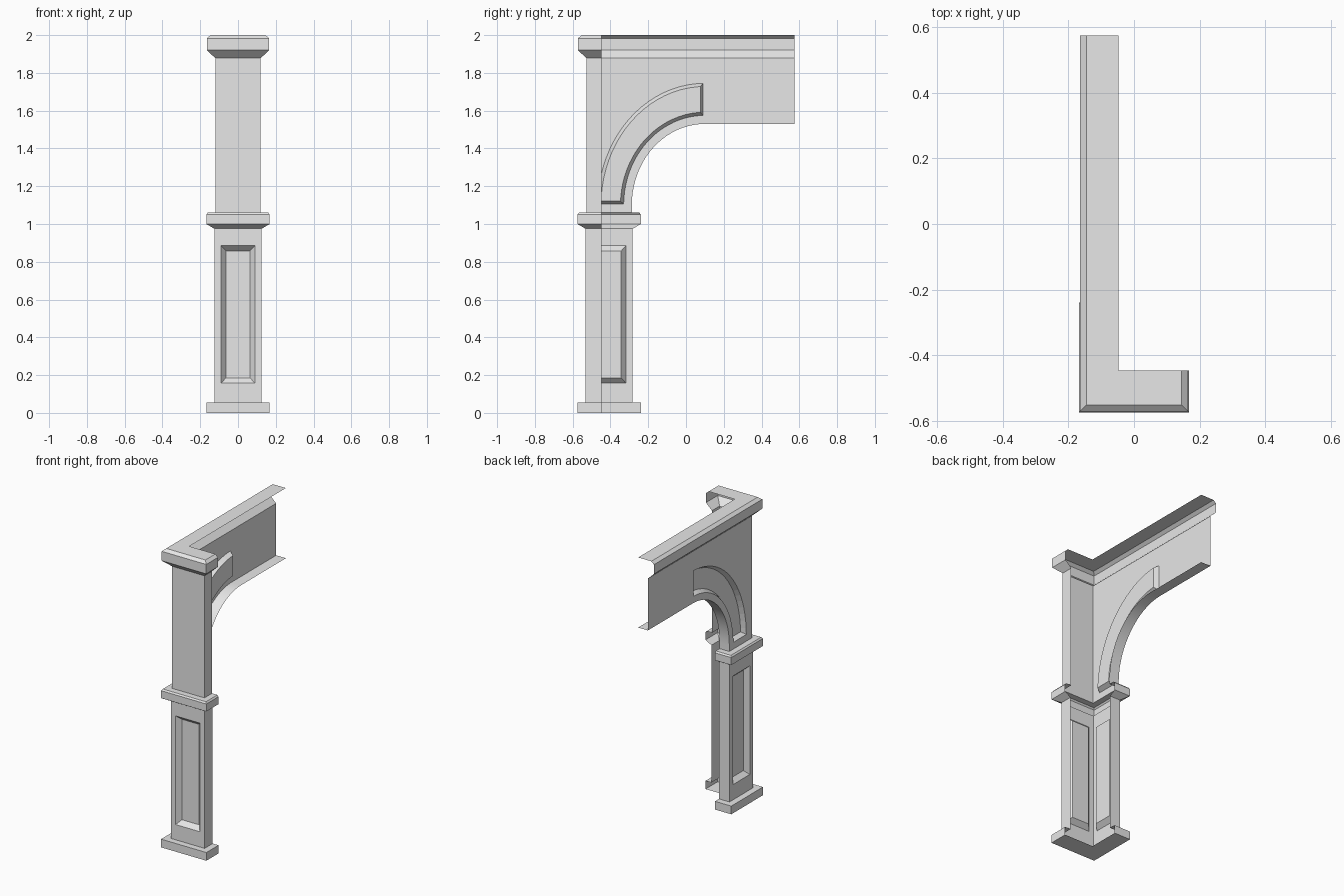
import bpy, bmesh, math
from mathutils import Vector

if "Cube" in bpy.data.objects:
    bpy.data.objects.remove(bpy.data.objects["Cube"], do_unlink=True)

grey = bpy.data.materials.new("plain_grey")
grey.use_nodes = True
grey.diffuse_color = (0.8, 0.8, 0.8, 1)
grey.node_tree.nodes["Principled BSDF"].inputs["Base Color"].default_value = (0.8, 0.8, 0.8, 1)

CY = -0.407                      # column centre along y
CUT_X, CUT_Y = -0.048, -0.447    # inner open edges of the shell
END = 0.575                      # far end of the beam
LOW, UP, RIM = 0.125, 0.12, 0.168
Z_BAND, Z_UP, Z_SOFFIT, Z_CAP = 0.975, 1.06, 1.53, 1.878


def column_plan(h):
    """Open outline of the column: back return, left, front, right return."""
    return [(CUT_X, CY + h), (-h, CY + h), (-h, CY - h), (h, CY - h), (h, CUT_Y)]


def beam_plan(h):
    """Open outline of the cornice: along the beam, front, right return."""
    return [(-h, END), (-h, CY - h), (h, CY - h), (h, CUT_Y)]


def finish(bm, name, outward=None):
    bm.normal_update()
    if outward:
        for f in bm.faces:
            if f.normal.dot(Vector(outward)) < 0:
                f.normal_flip()
    mesh = bpy.data.meshes.new(name)
    bm.to_mesh(mesh)
    bm.free()
    mesh.materials.append(grey)
    obj = bpy.data.objects.new(name, mesh)
    bpy.context.scene.collection.objects.link(obj)
    return obj


def sweep(name, plan, profile, part=slice(None), lid=None):
    """Sweep (half width, z) pairs round a plan; lid closes 'top' or 'bottom'."""
    bm = bmesh.new()
    rows = [[bm.verts.new((x, y, z)) for x, y in plan(h)[part]] for h, z in profile]
    for a, b in zip(rows, rows[1:]):
        for i in range(len(a) - 1):
            bm.faces.new((a[i], a[i + 1], b[i + 1], b[i]))
    if lid:
        row = rows[-1] if lid == "top" else rows[0]
        z = row[0].co.z
        loop = row + [bm.verts.new((CUT_X, CUT_Y, z))]
        if lid == "top":
            loop.append(bm.verts.new((CUT_X, END, z)))
        else:
            loop.reverse()
        bm.faces.new(loop)
    return finish(bm, name)


def panel_wall(name, place, outward, outline, rim, field, depth=0.03):
    """Flat wall with a bevelled sunk panel; place maps (u, z, depth) to 3D."""
    bm = bmesh.new()

    def loop(points, d):
        vs = [bm.verts.new(place(u, z, d)) for u, z in points]
        return vs, [bm.edges.new((vs[i - 1], vs[i])) for i in range(len(vs))]

    _, e_out = loop(outline, 0)
    v_rim, e_rim = loop(rim, 0)
    v_field, e_field = loop(field, depth)
    bmesh.ops.triangle_fill(bm, edges=e_out + e_rim, use_beauty=True, normal=outward)
    bmesh.ops.triangle_fill(bm, edges=e_field, use_beauty=True, normal=outward)
    for i in range(len(v_rim)):
        bm.faces.new((v_rim[i - 1], v_rim[i], v_field[i], v_field[i - 1]))
    return finish(bm, name, outward)


def rect(u0, u1, z0, z1):
    return [(u0, z0), (u1, z0), (u1, z1), (u0, z1)]


def arc(ry, rz, steps=20):
    """Quarter ellipse from the column side up to the crown."""
    return [(0.1 - ry * math.cos(t), 1.1 + rz * math.sin(t))
            for t in (math.pi / 2 * i / steps for i in range(steps + 1))]


def arch_panel(ry0, rz0, ry1, rz1, z_min, y_max):
    """Curved panel between two arcs, trimmed at its foot and crown."""
    pts = arc(ry0, rz0) + arc(ry1, rz1)[::-1]
    return [(min(y, y_max), max(z, z_min)) for y, z in pts]


# Base plinth
sweep("base_plinth", column_plan, [(RIM, 0), (RIM, 0.055), (LOW, 0.055)], lid="bottom")

# Lower shaft: two panelled walls and two plain returns
shaft = [(LOW, 0.055), (LOW, Z_BAND)]
sweep("lower_back_return", column_plan, shaft, slice(0, 2))
sweep("lower_right_return", column_plan, shaft, slice(3, 5))
faces = {
    "lower_front_wall": (lambda u, z, d: (u, CY - LOW + d, z), (0, -1, 0)),
    "lower_side_wall": (lambda u, z, d: (-LOW + d, CY + u, z), (-1, 0, 0)),
}
for name, (place, outward) in faces.items():
    panel_wall(name, place, outward, rect(-LOW, LOW, 0.055, Z_BAND),
               rect(-0.09, 0.09, 0.157, 0.885), rect(-0.064, 0.064, 0.185, 0.858))

# Middle moulding
sweep("middle_band", column_plan,
      [(LOW, Z_BAND), (RIM, 1.0), (RIM, 1.05), (0.16, Z_UP), (UP, Z_UP)])

# Upper shaft front and right return
sweep("upper_front_wall", column_plan, [(UP, Z_UP), (UP, Z_CAP)], slice(2, 5))

# Arched side wall with its curved sunk panel
underside = [(CY + UP, Z_UP)] + arc(0.1 - CY - UP, Z_SOFFIT - 1.1) + [(END, Z_SOFFIT)]
outline = underside + [(END, Z_CAP), (CY - UP, Z_CAP), (CY - UP, Z_UP)]
panel_wall("arched_side_wall", lambda y, z, d: (-UP + d, y, z), (-1, 0, 0), outline,
           arch_panel(0.43, 0.475, 0.567, 0.645, 1.105, 0.09),
           arch_panel(0.447, 0.492, 0.55, 0.628, 1.122, 0.076))

# Soffit under the arch and beam
bm = bmesh.new()
rows = [[bm.verts.new((x, y, z)) for x in (-UP, CUT_X)] for y, z in underside]
for a, b in zip(rows, rows[1:]):
    bm.faces.new((a[0], a[1], b[1], b[0]))
soffit = finish(bm, "arch_soffit", (0, 1, -1))
bpy.context.view_layer.objects.active = soffit
soffit.select_set(True)
bpy.ops.object.shade_smooth_by_angle(angle=math.radians(30))

# Cornice along beam and column head
sweep("cornice", beam_plan,
      [(UP, Z_CAP), (0.165, 1.92), (0.165, 1.983), (0.145, 2.0)], lid="top")
